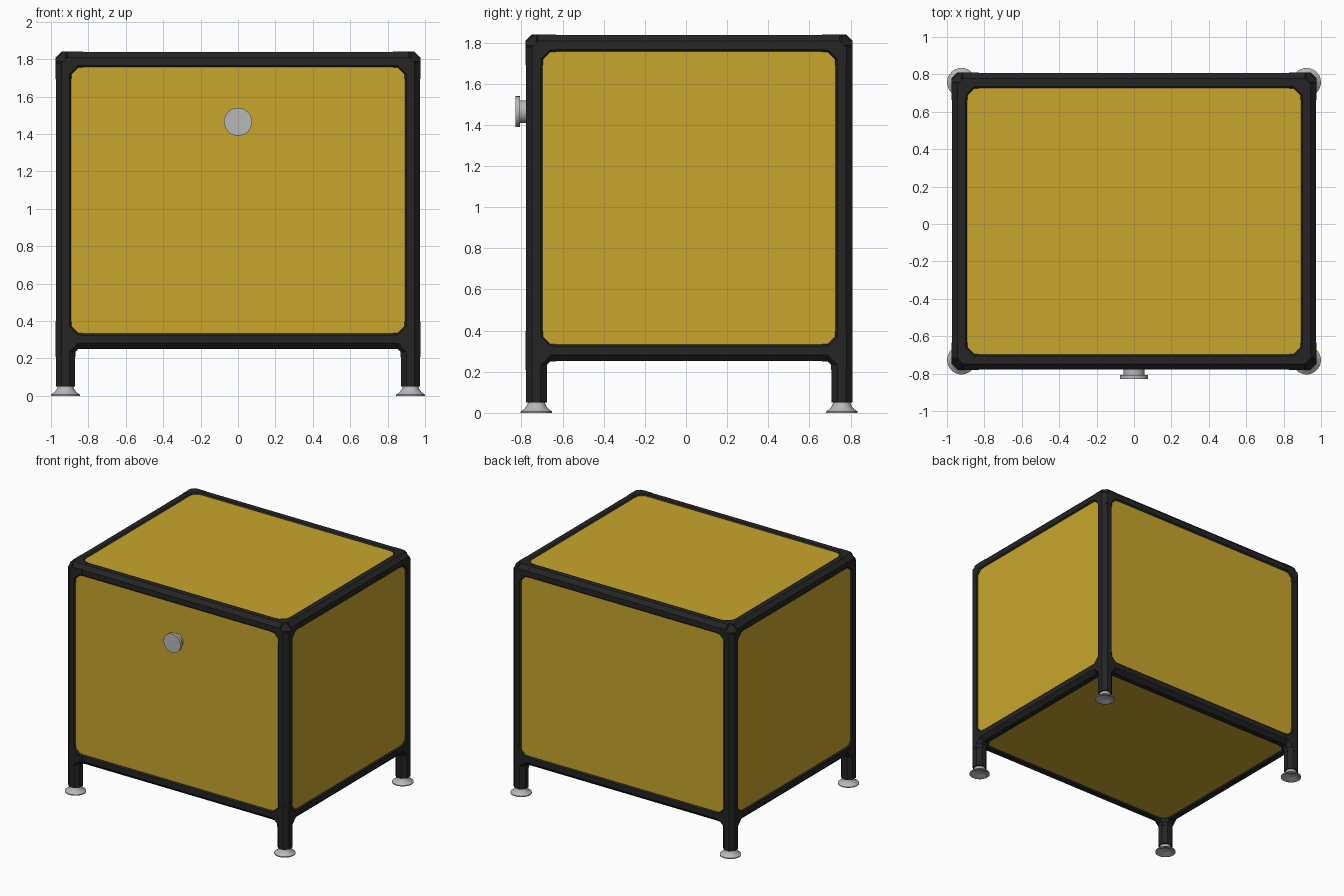
import bpy, bmesh, math
from mathutils import Vector

cube = bpy.data.objects.get("Cube")
if cube:
    bpy.data.objects.remove(cube, do_unlink=True)


def material(name, rgb):
    m = bpy.data.materials.new(name)
    m.use_nodes = True
    colour = (*rgb, 1)
    m.diffuse_color = colour
    m.node_tree.nodes["Principled BSDF"].inputs["Base Color"].default_value = colour
    return m


YELLOW = material("yellow panel", (0.58, 0.38, 0.025))
BLACK = material("black tube", (0.018, 0.018, 0.018))
GREY = material("light grey metal", (0.48, 0.48, 0.48))

# Tube centre lines
X, FRONT, BACK = 0.9225, -0.7275, 0.7575
LOW, HIGH = 0.3025, 1.7875
TUBE, FITTING = 0.051, 0.0525   # half widths
REACH, FILLET = 0.095, 0.068    # fitting arm length, inner fillet


def finish(bm, name, mat, smooth=False):
    bmesh.ops.recalc_face_normals(bm, faces=bm.faces)
    mesh = bpy.data.meshes.new(name)
    bm.to_mesh(mesh)
    bm.free()
    mesh.materials.append(mat)
    ob = bpy.data.objects.new(name, mesh)
    bpy.context.collection.objects.link(ob)
    if smooth:
        bpy.ops.object.select_all(action='DESELECT')
        ob.select_set(True)
        bpy.context.view_layer.objects.active = ob
        bpy.ops.object.shade_smooth_by_angle(angle=math.radians(35))
    return ob


def octagon(centre, axis, half):
    """Eight points around an axis, flats facing the other two axes."""
    u, v = (axis + 1) % 3, (axis + 2) % 3
    r = half / math.cos(math.pi / 8)
    points = []
    for i in range(8):
        a = math.pi / 8 + i * math.pi / 4
        p = Vector(centre)
        p[u] += r * math.cos(a)
        p[v] += r * math.sin(a)
        points.append(p)
    return points


def hull(bm, points):
    verts = [bm.verts.new(p) for p in points]
    res = bmesh.ops.convex_hull(bm, input=verts)
    bmesh.ops.delete(bm, geom=[v for v in verts if v.is_valid and not v.link_faces], context='VERTS')
    return res


def shifted(p, axis, d):
    q = Vector(p)
    q[axis] += d
    return q


def tube(name, start, end, axis):
    bm = bmesh.new()
    hull(bm, octagon(start, axis, TUBE) + octagon(end, axis, TUBE))
    finish(bm, name, BLACK)


def fitting(name, centre, inward, has_leg):
    """Three-way corner with a filled-in core and short arms."""
    bm = bmesh.new()
    core = []
    for axis, s in enumerate(inward):
        core += octagon(shifted(centre, axis, s * FILLET), axis, FITTING)
        back = -FILLET if has_leg and axis == 2 else 0.01
        core += octagon(shifted(centre, axis, s * back), axis, FITTING)
    hull(bm, core)
    arms = [(a, s) for a, s in enumerate(inward)]
    if has_leg:
        arms.append((2, -1))
    for axis, s in arms:
        hull(bm, octagon(shifted(centre, axis, s * 0.01), axis, FITTING)
             + octagon(shifted(centre, axis, s * REACH), axis, FITTING))
    finish(bm, name, BLACK)


def lathe(name, profile, mat, place, sides=32):
    bm = bmesh.new()
    rings = [[bm.verts.new(place(r * math.cos(t), r * math.sin(t), h))
              for t in (2 * math.pi * i / sides for i in range(sides))]
             for r, h in profile]
    for a, b in zip(rings, rings[1:]):
        for i in range(sides):
            j = (i + 1) % sides
            bm.faces.new((a[i], a[j], b[j], b[i]))
    bm.faces.new(rings[0])
    bm.faces.new(rings[-1])
    finish(bm, name, mat, True)


def panel(name, low, high):
    bm = bmesh.new()
    bmesh.ops.create_cube(bm, size=1)
    low, high = Vector(low), Vector(high)
    for v in bm.verts:
        v.co = Vector([low[i] + (v.co[i] + 0.5) * (high[i] - low[i]) for i in range(3)])
    finish(bm, name, YELLOW)


# Frame tubes
for zn, z in (("lower", LOW), ("upper", HIGH)):
    for yn, y in (("front", FRONT), ("back", BACK)):
        tube(f"{zn}_{yn}_rail", (-X, y, z), (X, y, z), 0)
    for xn, x in (("right", -X), ("left", X)):
        tube(f"{zn}_{xn}_rail", (x, FRONT, z), (x, BACK, z), 1)

# Posts, corner fittings, legs and feet
FOOT = ((0.042, 0.056), (0.042, 0.046), (0.05, 0.03), (0.06, 0.018),
        (0.077, 0.007), (0.077, 0), (0.062, 0), (0.04, 0.015))
for yn, y, sy in (("front", FRONT, 1), ("back", BACK, -1)):
    for xn, x, sx in (("right", -X, 1), ("left", X, -1)):
        tag = f"{yn}_{xn}"
        tube(f"{tag}_post", (x, y, LOW), (x, y, HIGH), 2)
        fitting(f"{tag}_upper_fitting", (x, y, HIGH), (sx, sy, -1), False)
        fitting(f"{tag}_lower_fitting", (x, y, LOW), (sx, sy, 1), True)
        tube(f"{tag}_leg", (x, y, 0.05), (x, y, LOW), 2)
        lathe(f"{tag}_foot", FOOT, GREY, lambda a, b, h: (x + a, y + b, h))

# Panels, set just inside the outer tube faces
OUT, THICK = 0.0415, 0.02
for n, y, s in (("front", FRONT, -1), ("back", BACK, 1)):
    ys = sorted((y + s * OUT, y + s * (OUT - THICK)))
    panel(f"{n}_panel", (-X, ys[0], LOW), (X, ys[1], HIGH))
for n, s in (("right", -1), ("left", 1)):
    xs = sorted((s * (X + OUT), s * (X + OUT - THICK)))
    panel(f"{n}_panel", (xs[0], FRONT, LOW), (xs[1], BACK, HIGH))
panel("top_panel", (-X, FRONT, HIGH + OUT - THICK), (X, BACK, HIGH + OUT))
panel("bottom_panel", (-X, FRONT, LOW - OUT), (X, BACK, LOW - OUT + THICK))

# Door knob
KNOB = ((0.055, 0.755), (0.055, 0.807), (0.075, 0.807), (0.075, 0.83))
lathe("door_knob", KNOB, GREY, lambda a, b, h: (a, -h, 1.465 + b))
